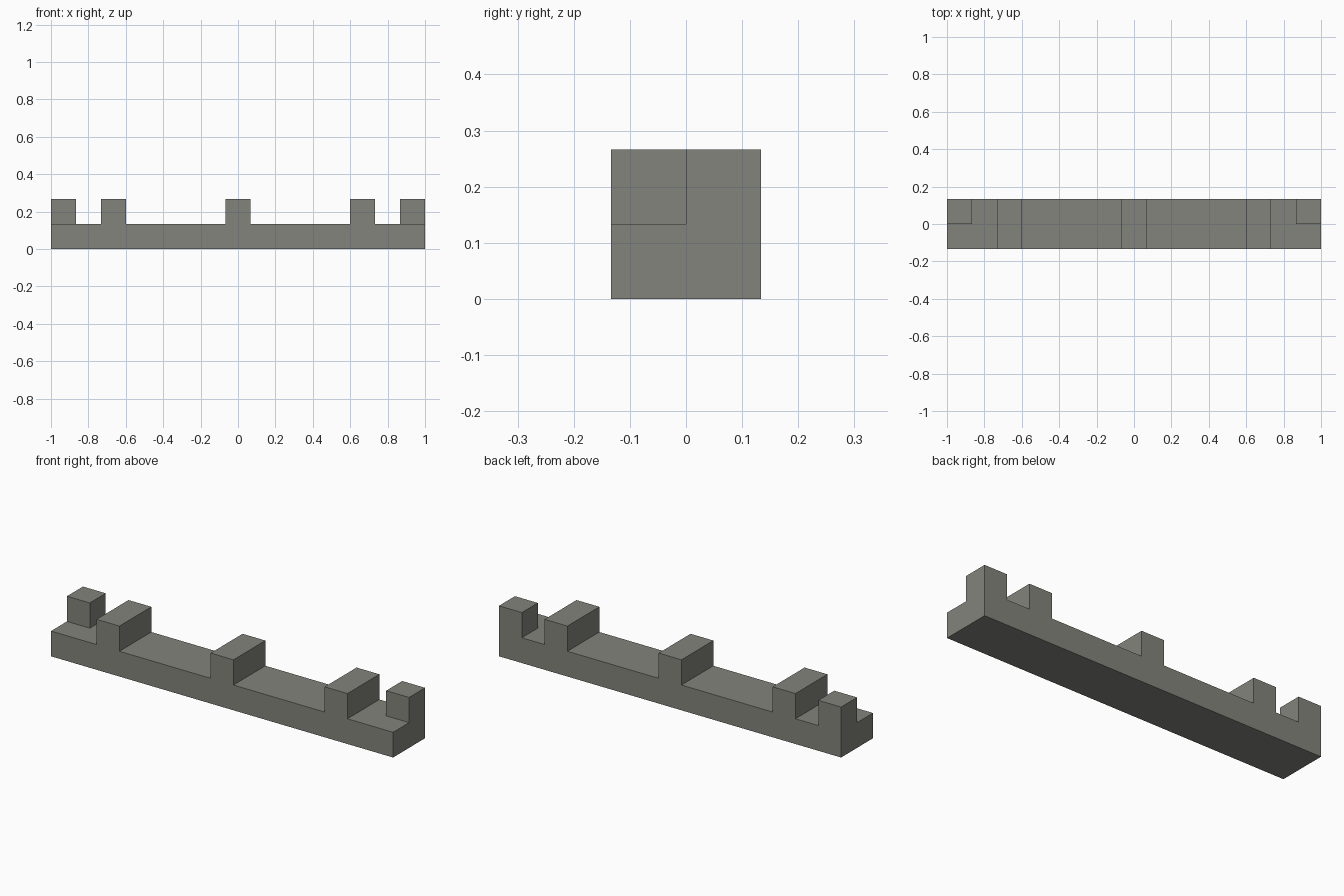
import bpy
import bmesh
from mathutils import Vector

cube = bpy.data.objects.get("Cube")
if cube:
    bpy.data.objects.remove(cube, do_unlink=True)

U = 2 / 15  # module: base height, tooth width and half depth

# Stone colour
stone = bpy.data.materials.new("grey_stone")
stone.use_nodes = True
colour = (0.23, 0.23, 0.205, 1)
stone.diffuse_color = colour
bsdf = next(n for n in stone.node_tree.nodes if n.type == 'BSDF_PRINCIPLED')
bsdf.inputs["Base Color"].default_value = colour

# Base slab
bm = bmesh.new()
bmesh.ops.create_cube(bm, size=1)
for v in bm.verts:
    v.co = Vector((v.co.x * 2, v.co.y * 2 * U, (v.co.z + 0.5) * U))


def cut(point, normal):
    bmesh.ops.bisect_plane(bm, geom=bm.verts[:] + bm.edges[:] + bm.faces[:],
                           plane_co=point, plane_no=normal)


# Score the slab along the sides of every tooth and down the middle
for side in (-1, 1):
    for step in (0.5, 4.5, 5.5, 6.5):
        cut((side * step * U, 0, 0), (1, 0, 0))
cut((0, 0, 0), (0, 1, 0))


def is_raised(face):
    c = face.calc_center_median()
    x = abs(c.x) / U
    full_tooth = x < 0.5 or 4.5 < x < 5.5
    corner_post = x > 6.5 and c.y > 0
    return face.normal.z > 0.9 and (full_tooth or corner_post)


# Raise three full-depth teeth and two rear corner posts
bm.normal_update()
raised = [f for f in bm.faces if is_raised(f)]
result = bmesh.ops.extrude_face_region(bm, geom=raised)
bmesh.ops.translate(bm, vec=(0, 0, U),
                    verts=[g for g in result["geom"] if isinstance(g, bmesh.types.BMVert)])
leftover = [f for f in raised if f.is_valid]
if leftover:
    bmesh.ops.delete(bm, geom=leftover, context='FACES')

# Merge coplanar pieces into clean flat faces
bmesh.ops.dissolve_limit(bm, angle_limit=0.01, verts=bm.verts[:], edges=bm.edges[:])
bmesh.ops.recalc_face_normals(bm, faces=bm.faces[:])

mesh = bpy.data.meshes.new("battlement_wall")
bm.to_mesh(mesh)
bm.free()
mesh.materials.append(stone)
wall = bpy.data.objects.new("battlement_wall", mesh)
bpy.context.collection.objects.link(wall)
